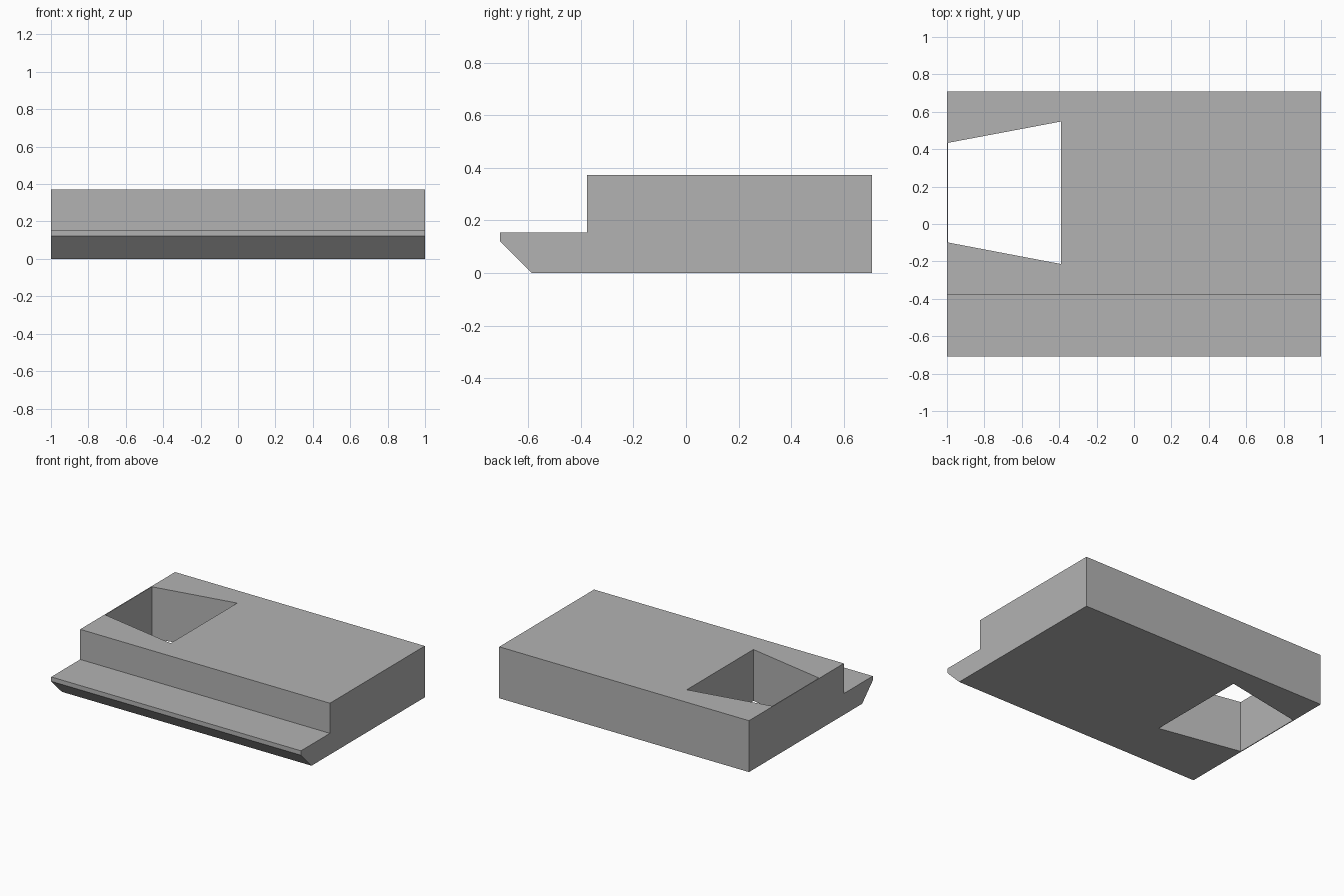
import bpy
import bmesh
from mathutils import Vector

cube = bpy.data.objects.get("Cube")
if cube:
    bpy.data.objects.remove(cube, do_unlink=True)

grey = bpy.data.materials.new("plain grey")
grey.use_nodes = True
colour = (0.45, 0.45, 0.45, 1)
grey.diffuse_color = colour
grey.node_tree.nodes["Principled BSDF"].inputs["Base Color"].default_value = colour


def prism(name, outline, sweep):
    """Extrude a closed outline along the sweep vector."""
    bm = bmesh.new()
    face = bm.faces.new([bm.verts.new(p) for p in outline])
    grown = bmesh.ops.extrude_face_region(bm, geom=[face], use_keep_orig=True)
    moved = [v for v in grown["geom"] if isinstance(v, bmesh.types.BMVert)]
    bmesh.ops.translate(bm, verts=moved, vec=Vector(sweep))
    bmesh.ops.recalc_face_normals(bm, faces=bm.faces)
    mesh = bpy.data.meshes.new(name)
    bm.to_mesh(mesh)
    bm.free()
    mesh.materials.append(grey)
    obj = bpy.data.objects.new(name, mesh)
    bpy.context.collection.objects.link(obj)
    return obj


# Block with a stepped ledge and a chamfered front lip
side = [(-0.708, 0.122), (-0.587, 0), (0.708, 0), (0.708, 0.372),
        (-0.377, 0.372), (-0.377, 0.154), (-0.708, 0.154)]
block = prism("stepped_block", [(-1, y, z) for y, z in side], (2, 0, 0))

# Tapered through-hole, leaving a thin wall at the end
hole = [(-0.994, -0.099), (-0.39, -0.214), (-0.39, 0.548), (-0.994, 0.434)]
cutter = prism("hole_cutter", [(x, y, -0.1) for x, y in hole], (0, 0, 0.6))
cutter.hide_render = True
cutter.hide_set(True)

cut = block.modifiers.new("tapered hole", "BOOLEAN")
cut.operation = "DIFFERENCE"
cut.solver = "EXACT"
cut.object = cutter
